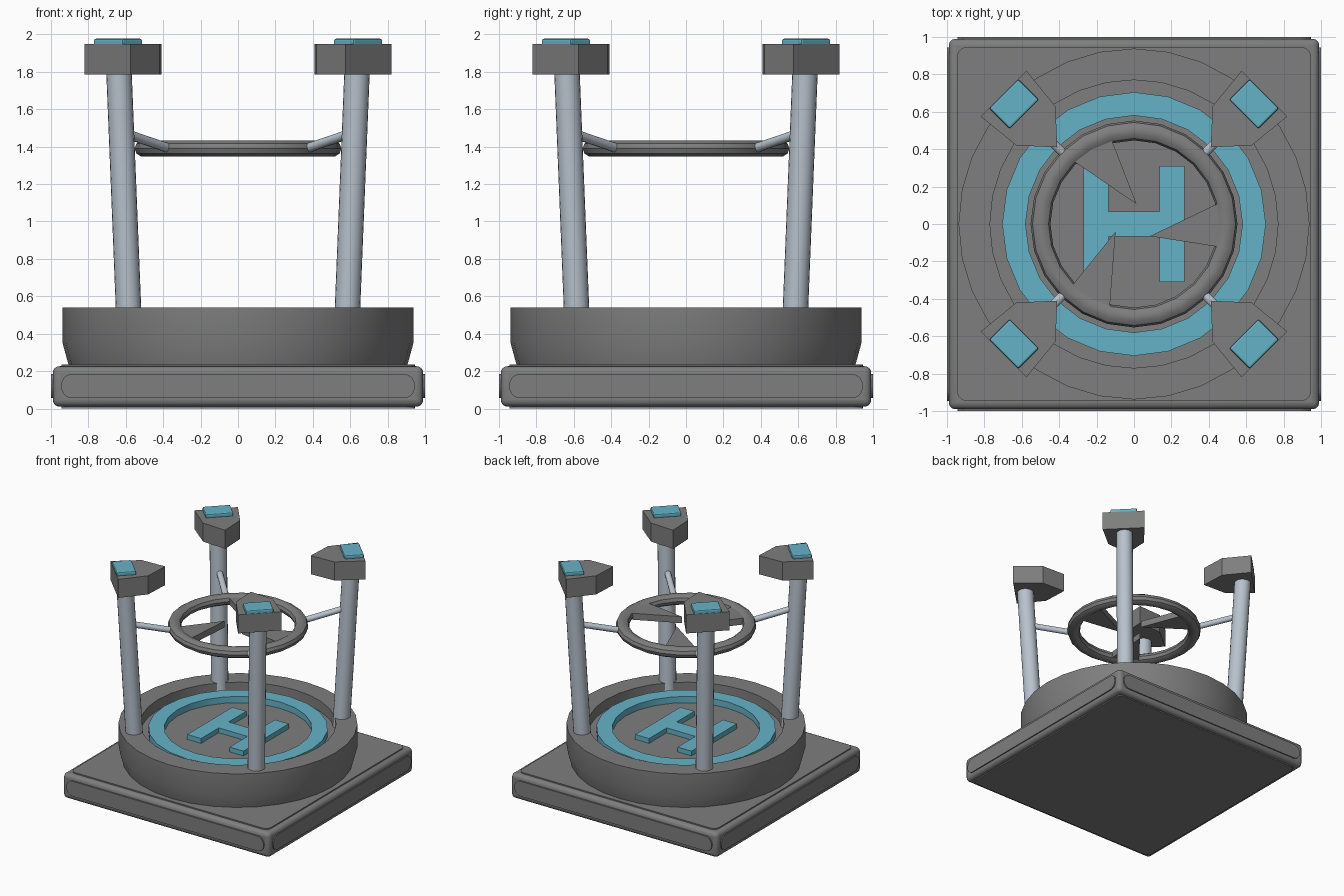
import bpy, bmesh, math
from math import cos, sin, pi, radians
from mathutils import Matrix, Vector

if "Cube" in bpy.data.objects:
    bpy.data.objects.remove(bpy.data.objects["Cube"])


def material(name, rgb):
    m = bpy.data.materials.new(name)
    m.diffuse_color = (*rgb, 1)
    m.use_nodes = True
    m.node_tree.nodes["Principled BSDF"].inputs["Base Color"].default_value = m.diffuse_color
    return m


GREY = material("dark grey", (0.205, 0.21, 0.205))
CYAN = material("cyan", (0.13, 0.45, 0.57))
STEEL = material("pale steel", (0.48, 0.54, 0.61))


def make(name, bm, mat, matrix=None, smooth=False, bevel=0, segments=2):
    """Turn a bmesh into a finished object."""
    bmesh.ops.remove_doubles(bm, verts=bm.verts, dist=1e-5)
    bmesh.ops.recalc_face_normals(bm, faces=bm.faces)
    if matrix:
        bm.transform(matrix)
    me = bpy.data.meshes.new(name)
    bm.to_mesh(me)
    bm.free()
    me.materials.append(mat)
    ob = bpy.data.objects.new(name, me)
    bpy.context.collection.objects.link(ob)
    if bevel:
        mod = ob.modifiers.new("bevel", "BEVEL")
        mod.width, mod.segments = bevel, segments
    if smooth:
        bpy.ops.object.select_all(action='DESELECT')
        ob.select_set(True)
        bpy.context.view_layer.objects.active = ob
        bpy.ops.object.shade_smooth_by_angle(angle=radians(35))
    return ob


def prism(name, pts, z0, z1, mat, matrix=None, **kw):
    """Extrude an outline from z0 to z1."""
    bm = bmesh.new()
    low = [bm.verts.new((x, y, z0)) for x, y in pts]
    high = [bm.verts.new((x, y, z1)) for x, y in pts]
    bm.faces.new(low[::-1])
    bm.faces.new(high)
    n = len(pts)
    for i in range(n):
        j = (i + 1) % n
        bm.faces.new((low[i], low[j], high[j], high[i]))
    return make(name, bm, mat, matrix, **kw)


def lathe(name, profile, segs, mat, closed=False, smooth=True):
    """Spin a radius/height profile round the z axis."""
    bm = bmesh.new()
    vs = [bm.verts.new((r, 0, z)) for r, z in profile]
    pairs = list(zip(vs, vs[1:])) + ([(vs[-1], vs[0])] if closed else [])
    edges = [bm.edges.new(p) for p in pairs]
    bmesh.ops.spin(bm, geom=vs + edges, axis=(0, 0, 1), cent=(0, 0, 0),
                   angle=2 * pi, steps=segs, use_merge=False)
    return make(name, bm, mat, smooth=smooth)


def rod(name, a, b, radius, segs, mat):
    """Cylinder between two points."""
    a, b = Vector(a), Vector(b)
    d = b - a
    bm = bmesh.new()
    bmesh.ops.create_cone(bm, cap_ends=True, segments=segs, radius1=radius,
                          radius2=radius, depth=d.length)
    rot = Vector((0, 0, 1)).rotation_difference(d).to_matrix().to_4x4()
    return make(name, bm, mat, Matrix.Translation((a + b) / 2) @ rot, smooth=True)


def rounded_rect(w, h, r, steps=5):
    pts = []
    for k, (sx, sy) in enumerate(((1, 1), (-1, 1), (-1, -1), (1, -1))):
        for i in range(steps + 1):
            a = pi / 2 * (k + i / steps)
            pts.append((sx * (w - r) + r * cos(a), sy * (h - r) + r * sin(a)))
    return pts


# Square plinth with raised panels on every face
body = [(-.99, -.99), (.99, -.99), (.99, .99), (-.99, .99)]
prism("plinth", body, .01, .226, GREY, bevel=.035, segments=4, smooth=True)
panel = rounded_rect(.945, .945, .05)
prism("plinth_top_panel", panel, .2, .236, GREY)
prism("plinth_bottom_panel", panel, 0, .03, GREY)
for i in range(4):
    m = (Matrix.Rotation(i * pi / 2, 4, 'Z') @ Matrix.Translation((0, 0, .12))
         @ Matrix.Rotation(pi / 2, 4, 'X'))
    prism("plinth_side_panel", rounded_rect(.945, .065, .06), .96, 1.0, GREY, m)

# Round basin with a sunken floor
lathe("basin", [(0, .23), (.905, .23), (.938, .35), (.938, .54), (.77, .54),
                (.77, .45), (0, .45)], 32, GREY)

# Landing marks: ring and H-shaped pad
lathe("landing_ring", [(.58, .445), (.705, .445), (.705, .505), (.58, .505)],
      24, CYAN, closed=True)
half = [(.27, -.31), (.27, .31), (.137, .31), (.137, .068)]
outline = half + [(-x, y) for x, y in half[::-1]][:-1]
outline = [(.27, -.31), (.27, .31), (.137, .31), (.137, .068),
           (-.137, .068), (-.137, .31), (-.27, .31), (-.27, -.31),
           (-.137, -.31), (-.137, -.068), (.137, -.068), (.137, -.31)]
prism("landing_pad_mark", outline, .445, .492, CYAN)

# Hanging hoop
lathe("hoop", [(.5 + .053 * cos(i * pi / 5), 1.39 + .046 * sin(i * pi / 5))
               for i in range(10)], 24, GREY, closed=True)

# Three tapered blades inside the hoop
blade = [(.085, -.065), (.47, -.125), (.485, 0), (.47, .12)]
for i in range(3):
    prism("blade", blade, 1.362, 1.418, GREY, Matrix.Rotation(i * 2 * pi / 3, 4, 'Z'))

# Four corner masts, each with a strut, a wedge head and a lamp plate
head = [(.58, 0), (.742, -.148), (.986, -.173), (.986, .173), (.742, .148)]
lamp = [(.83, -.11), (.985, -.11), (.985, .11), (.83, .11)]
for i in range(4):
    a = pi / 4 + i * pi / 2
    m = Matrix.Rotation(a, 4, 'Z')
    rod("mast", m @ Vector((.823, 0, .45)), m @ Vector((.9, 0, 1.8)), .068, 20, STEEL)
    rod("strut", m @ Vector((.53, 0, 1.393)), m @ Vector((.87, 0, 1.475)), .025, 12, STEEL)
    prism("mast_head", head, 1.787, 1.948, GREY, m)
    prism("lamp_plate", lamp, 1.94, 1.977, CYAN, m, bevel=.01)
